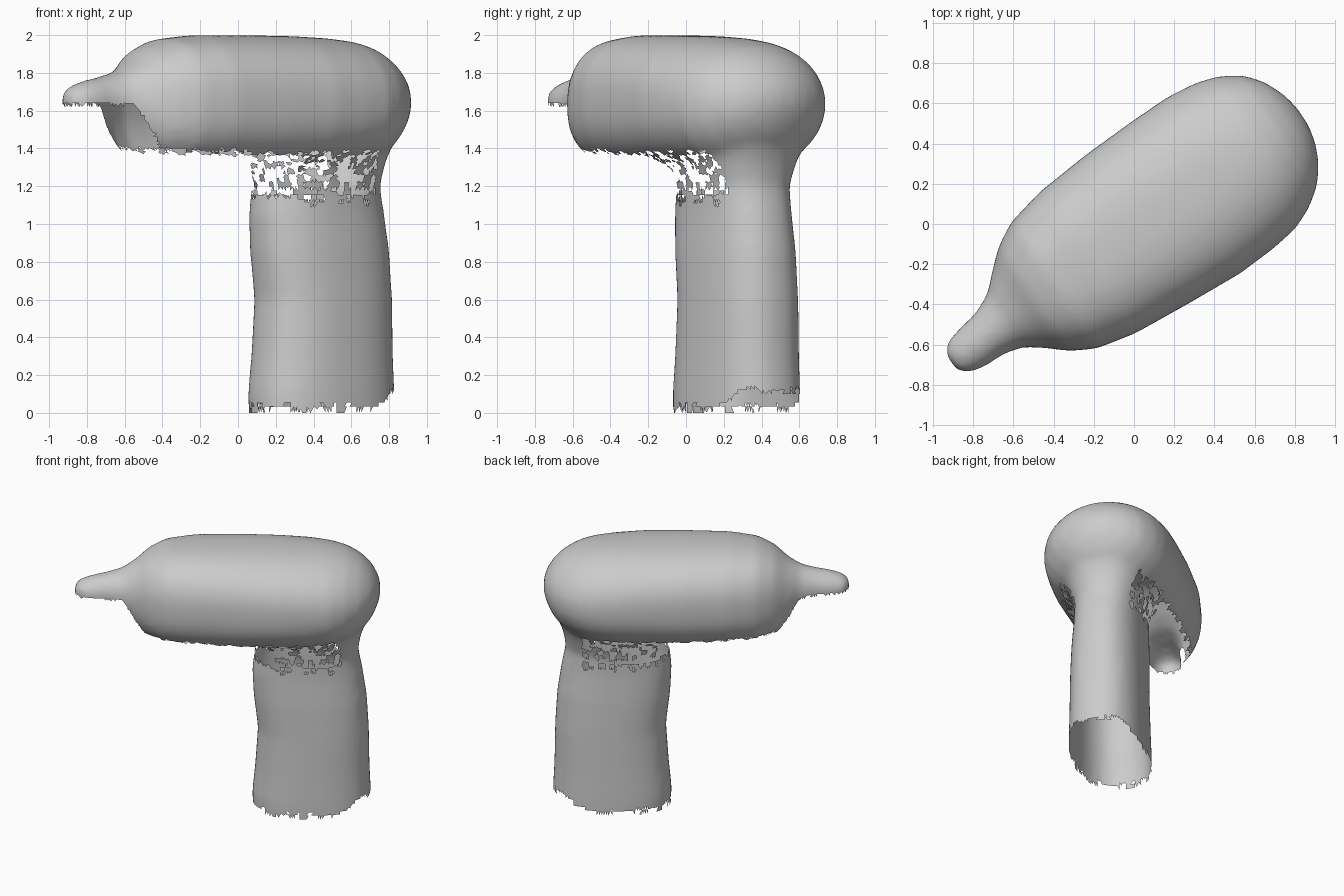
import bpy, bmesh, math, random
from mathutils import Vector

random.seed(4)
cube = bpy.data.objects.get("Cube")
if cube:
    bpy.data.objects.remove(cube)

# Tool axis U runs nose to back, V is sideways
U = Vector((0.83, 0.56, 0)).normalized()
V = Vector((-U.y, U.x, 0))
SIDES = 48

grey = bpy.data.materials.new("plain grey")
grey.use_nodes = True
colour = (0.6, 0.6, 0.6, 1)
grey.diffuse_color = colour
grey.node_tree.nodes["Principled BSDF"].inputs["Base Color"].default_value = colour


def oval(power):
    """Unit rounded oval as a list of (a, b) pairs."""
    pts = []
    for i in range(SIDES):
        t = math.tau * i / SIDES
        c, s = math.cos(t), math.sin(t)
        pts.append((math.copysign(abs(c) ** (2 / power), c),
                    math.copysign(abs(s) ** (2 / power), s)))
    return pts


def loft(bm, rings):
    """Closed skin through a list of point rings."""
    loops = [[bm.verts.new(p) for p in ring] for ring in rings]
    for a, b in zip(loops, loops[1:]):
        for i in range(SIDES):
            j = (i + 1) % SIDES
            bm.faces.new((a[i], a[j], b[j], b[i]))
    bm.faces.new(loops[0][::-1])
    bm.faces.new(loops[-1])


# Body and nose: along U, sideways centre, half width, bottom, top, squareness
body = [
    (-1.14, -.06, .05, 1.60, 1.70, 2), (-1.10, -.06, .095, 1.56, 1.735, 2),
    (-1.02, -.06, .115, 1.53, 1.76, 2), (-.90, -.05, .125, 1.51, 1.785, 2),
    (-.80, -.04, .16, 1.47, 1.81, 2), (-.71, -.03, .235, 1.38, 1.86, 2.2),
    (-.62, -.03, .315, 1.33, 1.93, 2.4), (-.50, -.03, .38, 1.30, 1.98, 2.5),
    (-.30, -.03, .425, 1.29, 2.0, 2.5), (.00, -.03, .45, 1.28, 2.0, 2.5),
    (.30, -.035, .465, 1.28, 1.995, 2.4), (.50, -.03, .46, 1.28, 1.985, 2.3),
    (.65, -.03, .44, 1.29, 1.97, 2.2), (.76, -.025, .40, 1.32, 1.945, 2.1),
    (.86, -.02, .335, 1.38, 1.895, 2), (.93, -.02, .25, 1.46, 1.83, 2),
    (.975, -.02, .15, 1.55, 1.76, 2), (.995, -.02, .06, 1.62, 1.70, 2)]

# Handle: height, start and end along U, half width
handle = [
    (-.1, .11, .93, .265), (.1, .10, .93, .265), (.3, .12, .92, .26),
    (.6, .14, .915, .255), (.85, .11, .90, .25), (1.05, .10, .87, .24),
    (1.2, .12, .84, .24), (1.32, .12, .86, .28), (1.45, .12, .905, .33),
    (1.6, .15, .93, .34)]

bm = bmesh.new()
loft(bm, [[U * u + V * (v + w * a) + Vector((0, 0, (lo + hi) / 2 + (hi - lo) / 2 * b))
           for a, b in oval(n)] for u, v, w, lo, hi, n in body])
loft(bm, [[U * ((f + k) / 2 + (k - f) / 2 * a) + V * (-.025 + w * b) + Vector((0, 0, z))
           for a, b in oval(2.4)] for z, f, k, w in handle])
bmesh.ops.recalc_face_normals(bm, faces=bm.faces)
mesh = bpy.data.meshes.new("drill_shell")
bm.to_mesh(mesh)
bm.free()
shell = bpy.data.objects.new("drill_shell", mesh)
bpy.context.collection.objects.link(shell)

# Fuse body and handle into one soft skin
remesh = shell.modifiers.new("fuse", 'REMESH')
remesh.mode = 'VOXEL'
remesh.voxel_size = .022
soften = shell.modifiers.new("soften", 'SMOOTH')
soften.factor = .5
soften.iterations = 16
graph = bpy.context.evaluated_depsgraph_get()
fused = bpy.data.meshes.new_from_object(shell.evaluated_get(graph))
shell.modifiers.clear()
shell.data = fused

cells = {}


def ragged(c, size=.035):
    """Random value shared by all points in one small cell."""
    return cells.setdefault(tuple(math.floor(x / size) for x in c), random.random())


def missing(c):
    """True where the thin skin is open."""
    u, r = c.dot(U), ragged(c)
    if c.z < .6:                                    # ragged handle mouth
        rim = .035 + .09 * min(1, max(0, (u - .72) / .12))
        return c.z < rim + .04 * (r - .6)
    if u < -.5 and c.z < 1.635 + .02 * (r - .5):    # underside of nose, front
        if u < -.80 + .65 * (1.635 - c.z):
            return True
    belly = 1.385 - .04 * (u + .3)
    if u < .2:                                      # open belly and gap
        return 1.16 + .05 * (r - .5) < c.z < belly + .03 * (r - .5)
    if u < .72 and 1.1 < c.z < 1.39:                # torn joint
        strength = min(1, (c.z - 1.08) / .1, (1.41 - c.z) / .06)
        return r < strength * (.8 - .85 * (u - .2))
    return False


# Tear the openings
bm = bmesh.new()
bm.from_mesh(fused)
bmesh.ops.triangulate(bm, faces=bm.faces)
torn = [f for f in bm.faces if missing(f.calc_center_median())]
bmesh.ops.delete(bm, geom=torn, context='FACES')
for f in bm.faces:
    f.smooth = True

# Stretch the lowest shreds down to the floor
low = min(v.co.z for v in bm.verts)
for v in bm.verts:
    if v.co.z < low + .008:
        v.co.z = max(0, v.co.z - low)
bm.to_mesh(fused)
bm.free()
fused.materials.clear()
fused.materials.append(grey)
